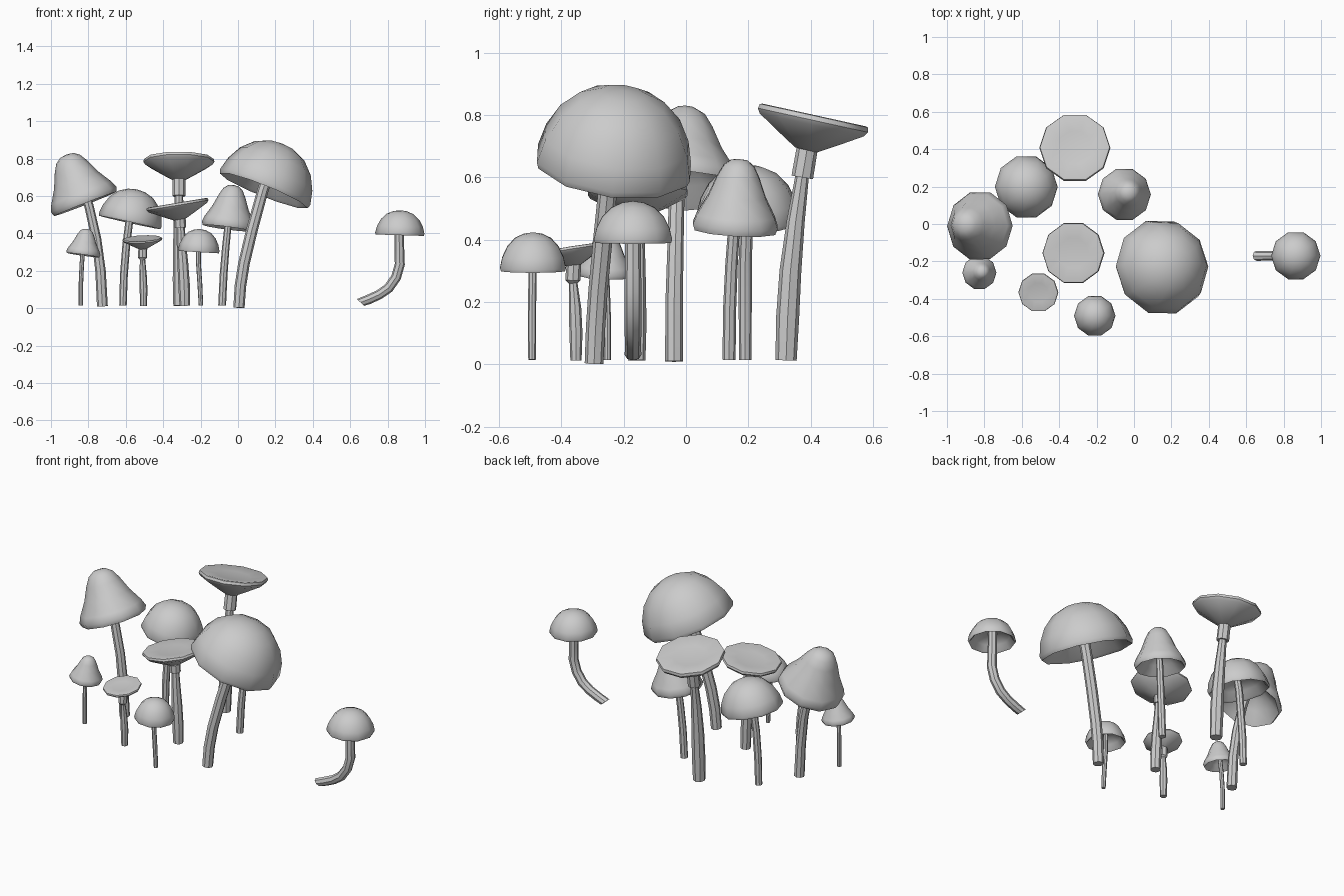
import bpy, bmesh, math
from mathutils import Vector

UP = Vector((0, 0, 1))

# profiles as (radius, height), outer skin then hollow underside
DOME = [(0, 1), (.28, .96), (.55, .84), (.78, .61), (.93, .32), (1, .03), (.97, -.05),
        (.9, -.01), (.75, .22), (.45, .4), (0, .45)]
BELL = [(0, 1), (.2, .98), (.36, .9), (.5, .73), (.68, .44), (.92, .16), (1, .02), (.95, -.07),
        (.86, -.02), (.6, .15), (.35, .3), (0, .35)]
FUNNEL = [(0, .88), (.5, .9), (.93, 1), (.98, .98), (1, .85), (.95, .72), (.55, .33), (.2, 0), (0, 0)]


def skin(name, rings, ends=False):
    """Join rings of points (a ring of one point is a pole) into a smooth mesh."""
    bm = bmesh.new()
    vr = [[bm.verts.new(p) for p in r] for r in rings]
    for a, b in zip(vr, vr[1:]):
        n = max(len(a), len(b))
        for i in range(n):
            j = (i + 1) % n
            if len(a) == 1:
                bm.faces.new((a[0], b[i], b[j]))
            elif len(b) == 1:
                bm.faces.new((a[i], b[0], a[j]))
            else:
                bm.faces.new((a[i], b[i], b[j], a[j]))
    if ends:
        bm.faces.new(vr[0])
        bm.faces.new(vr[-1])
    bmesh.ops.recalc_face_normals(bm, faces=bm.faces)
    me = bpy.data.meshes.new(name)
    bm.to_mesh(me)
    bm.free()
    ob = bpy.data.objects.new(name, me)
    bpy.context.collection.objects.link(ob)
    bpy.ops.object.select_all(action='DESELECT')
    ob.select_set(True)
    bpy.context.view_layer.objects.active = ob
    bpy.ops.object.shade_smooth_by_angle(angle=math.radians(42))
    return ob


def ring(c, axis, r, n):
    if r == 0:
        return [Vector(c)]
    q = UP.rotation_difference(Vector(axis).normalized())
    return [Vector(c) + q @ Vector((r * math.cos(t), r * math.sin(t), 0))
            for t in (2 * math.pi * i / n for i in range(n))]


def cap(name, profile, centre, r, h, lean):
    """Ten-sided lathe around a leaning axis; centre is the rim (or funnel foot)."""
    axis = Vector((lean[0], lean[1], 1)).normalized()
    skin(name, [ring(Vector(centre) + axis * z * h, axis, x * r, 10) for x, z in profile])


def stem(name, pts, radii, first=None):
    pts = [Vector(p) for p in pts]
    rings = []
    for i, (p, r) in enumerate(zip(pts, radii)):
        axis = pts[min(i + 1, len(pts) - 1)] - pts[max(i - 1, 0)]
        rings.append(ring(p, first if first and i == 0 else axis, r, 8))
    skin(name, rings, True)


# large leaning dome
cap("large_dome_cap", DOME, (.142, -.232, .64), .26, .26, (.4, .13))
stem("large_dome_stem", [(.005, -.295, .003), (.013, -.29, .12), (.032, -.282, .24),
     (.075, -.265, .42), (.13, -.245, .62), (.165, -.235, .73)], [.03, .031, .031, .031, .03, .03])

# tall bell
cap("tall_bell_cap", BELL, (-.822, -.01, .575), .188, .265, (-.39, .03))
stem("tall_bell_stem", [(-.725, -.038, .01), (-.735, -.038, .2), (-.757, -.034, .37),
     (-.795, -.03, .54), (-.825, -.022, .64)], [.029, .028, .026, .025, .024])

# back dome
cap("back_dome_cap", DOME, (-.577, .198, .467), .172, .173, (.22, .02))
stem("back_dome_stem", [(-.615, .19, .015), (-.61, .19, .18), (-.598, .19, .33),
     (-.582, .195, .46), (-.565, .198, .53)], [.02, .021, .021, .021, .02])

# back bell
cap("back_bell_cap", BELL, (-.052, .158, .443), .143, .218, (.13, .06))
stem("back_bell_stem", [(-.085, .138, .015), (-.077, .14, .18), (-.066, .146, .32),
     (-.054, .154, .44), (-.046, .158, .5)], [.021, .021, .02, .019, .018])

# small dome
cap("small_dome_cap", DOME, (-.21, -.491, .306), .111, .118, (.06, 0))
stem("small_dome_stem", [(-.198, -.494, .015), (-.204, -.494, .13), (-.212, -.493, .25),
     (-.212, -.491, .35)], [.012, .013, .013, .013])

# small bell
cap("small_bell_cap", BELL, (-.827, -.26, .293), .092, .133, (.14, .04))
stem("small_bell_stem", [(-.84, -.252, .015), (-.84, -.252, .13), (-.835, -.256, .24),
     (-.827, -.26, .33)], [.012, .012, .012, .012])

# outlying dome on a hooked stem
cap("hooked_dome_cap", DOME, (.865, -.17, .397), .132, .127, (.03, 0))
stem("hooked_stem", [(.655, -.17, .031), (.7, -.17, .048), (.755, -.17, .073), (.805, -.17, .108),
     (.845, -.17, .165), (.865, -.17, .235), (.863, -.17, .31), (.86, -.17, .46)],
     [.027, .026, .026, .027, .027, .027, .026, .024], (.66, 0, .75))

# tall funnel with collar
cap("tall_funnel_cap", FUNNEL, (-.316, .386, .688), .19, .115, (0, .22))
stem("tall_funnel_collar", [(-.316, .373, .6), (-.316, .39, .7)], [.035, .034])
stem("tall_funnel_stem", [(-.312, .321, .013), (-.312, .326, .15), (-.313, .335, .3),
     (-.315, .352, .46), (-.316, .372, .6), (-.316, .388, .69)], [.034, .037, .035, .029, .022, .022])

# middle funnel with collar
cap("middle_funnel_cap", FUNNEL, (-.311, -.155, .475), .168, .09, (-.165, 0))
stem("middle_funnel_collar", [(-.308, -.155, .43), (-.312, -.155, .485)], [.031, .032])
stem("middle_funnel_stem", [(-.285, -.158, .013), (-.288, -.158, .12), (-.295, -.157, .24),
     (-.303, -.156, .35), (-.309, -.155, .48)], [.028, .031, .029, .025, .02])

# small funnel with collar
cap("small_funnel_cap", FUNNEL, (-.509, -.358, .317), .107, .058, (-.05, -.16))
stem("small_funnel_collar", [(-.508, -.361, .312), (-.508, -.363, .325)][:1] + [(-.508, -.365, .34)],
     [.02, .02])
stem("small_funnel_stem", [(-.505, -.353, .013), (-.505, -.353, .1), (-.508, -.356, .18),
     (-.51, -.362, .26), (-.51, -.363, .27), (-.509, -.36, .325)], [.018, .021, .02, .014, .024, .024])
